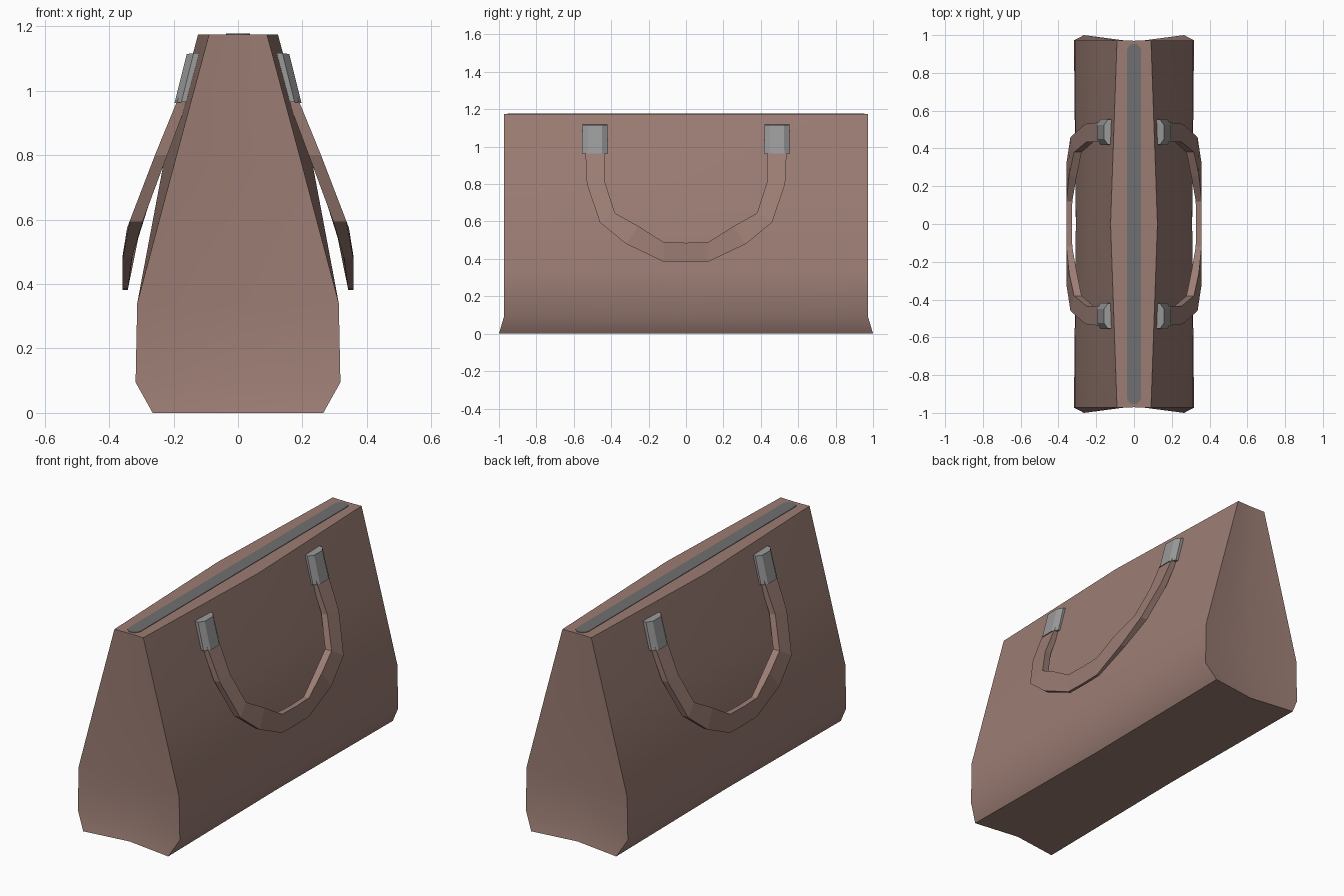
import bpy, bmesh, math
from mathutils import Vector

if "Cube" in bpy.data.objects:
    bpy.data.objects.remove(bpy.data.objects["Cube"])


def material(name, rgb):
    m = bpy.data.materials.new(name)
    m.diffuse_color = (*rgb, 1)
    m.use_nodes = True
    m.node_tree.nodes["Principled BSDF"].inputs["Base Color"].default_value = m.diffuse_color
    return m


LEATHER = material("brown leather", (0.33, 0.205, 0.175))
METAL = material("grey metal", (0.32, 0.32, 0.32))
ZIP = material("dark grey zip", (0.16, 0.16, 0.16))


def finish(bm, name, mat, smooth=None):
    bmesh.ops.recalc_face_normals(bm, faces=bm.faces)
    me = bpy.data.meshes.new(name)
    bm.to_mesh(me)
    bm.free()
    ob = bpy.data.objects.new(name, me)
    bpy.context.collection.objects.link(ob)
    me.materials.append(mat)
    if smooth:
        bpy.ops.object.select_all(action='DESELECT')
        bpy.context.view_layer.objects.active = ob
        ob.select_set(True)
        bpy.ops.object.shade_smooth_by_angle(angle=math.radians(smooth))
    return ob


def loft(bm, rings):
    """Skin closed rings of points and cap both ends."""
    vs = [[bm.verts.new(p) for p in r] for r in rings]
    n = len(vs[0])
    for a, b in zip(vs, vs[1:]):
        for i in range(n):
            bm.faces.new((a[i], a[(i + 1) % n], b[(i + 1) % n], b[i]))
    bm.faces.new(vs[0])
    bm.faces.new(vs[-1])


# Bag body: tapered shell, fuller in the middle, ends pushed in at the centre
# level: z, end half width, middle half width, corner y, end-centre y
LEVELS = [(0.0, .265, .255, 1.0, .965), (.095, .318, .308, .972, .955),
          (.34, .313, .308, .972, .945), (.77, .199, .232, .972, .955),
          (1.175, .09, .124, .972, .97)]
bm = bmesh.new()
grid = {}
for k, (z, we, wm, yc, ym) in enumerate(LEVELS):
    for i in (-1, 0, 1):
        for j in (-1, 0, 1):
            if i == j == 0 and 0 < k < len(LEVELS) - 1:
                continue
            grid[i, j, k] = bm.verts.new((i * (we if j else wm), j * (yc if i else ym), z))
top = len(LEVELS) - 1
for a in (-1, 0):
    for s in (-1, 1):
        for k in range(top):
            bm.faces.new([grid[s, j, h] for j, h in ((a, k), (a + 1, k), (a + 1, k + 1), (a, k + 1))])
            bm.faces.new([grid[i, s, h] for i, h in ((a, k), (a + 1, k), (a + 1, k + 1), (a, k + 1))])
    for b in (-1, 0):
        for k in (0, top):
            bm.faces.new([grid[i, j, k] for i, j in ((a, b), (a + 1, b), (a + 1, b + 1), (a, b + 1))])
finish(bm, "bag_body", LEATHER, 30)

# Zip: thin strip with rounded ends on the top
outline = []
for s in (1, -1):
    for t in range(7):
        a = math.pi * t / 6
        outline.append((s * .037 * math.cos(a), s * (.918 + .037 * math.sin(a))))
bm = bmesh.new()
loft(bm, [[(x, y, z) for x, y in outline] for z in (1.17, 1.178)])
finish(bm, "zip", ZIP)

# Handle: outer edge (y, z) and inner edge (y, z) at each station of one half
HALF = [((.54, 1.02), (.435, 1.02)), ((.53, .80), (.433, .81)), ((.46, .595), (.38, .645)),
        ((.32, .48), (.255, .575)), ((.12, .385), (.12, .49)), ((0, .382), (0, .486))]
X_OUT = [(.38, .358), (.5, .358), (.56, .350), (.8, .258), (1.02, .168)]
X_IN = [(.38, .342), (.46, .335), (.57, .305), (.72, .25), (1.02, .137)]


def lerp(table, z):
    for (z0, x0), (z1, x1) in zip(table, table[1:]):
        if z <= z1:
            return x0 + (x1 - x0) * (z - z0) / (z1 - z0)
    return table[-1][1]


path = HALF + [((-o[0], o[1]), (-i[0], i[1])) for o, i in HALF[-2::-1]]
for side, label in ((1, "right"), (-1, "left")):
    bm = bmesh.new()
    loft(bm, [[(side * lerp(X_OUT, o[1]), *o), (side * lerp(X_OUT, i[1]), *i),
               (side * lerp(X_IN, i[1]), *i), (side * lerp(X_IN, o[1]), *o)] for o, i in path])
    finish(bm, label + "_handle", LEATHER)

    # Clips: chamfered metal blocks holding the handle ends
    for end in (1, -1):
        bm = bmesh.new()
        rings = []
        for z, x, w in ((.968, .142, .070), (1.12, .104, .067)):
            rings.append([(side * (x + d), end * .487 + t * w, z - .1 * d) for d, t in
                          ((0, -1), (.034, -1), (.055, -.55), (.055, .55), (.034, 1), (0, 1))])
        loft(bm, rings)
        finish(bm, f"{label}_clip_{'back' if end > 0 else 'front'}", METAL)
